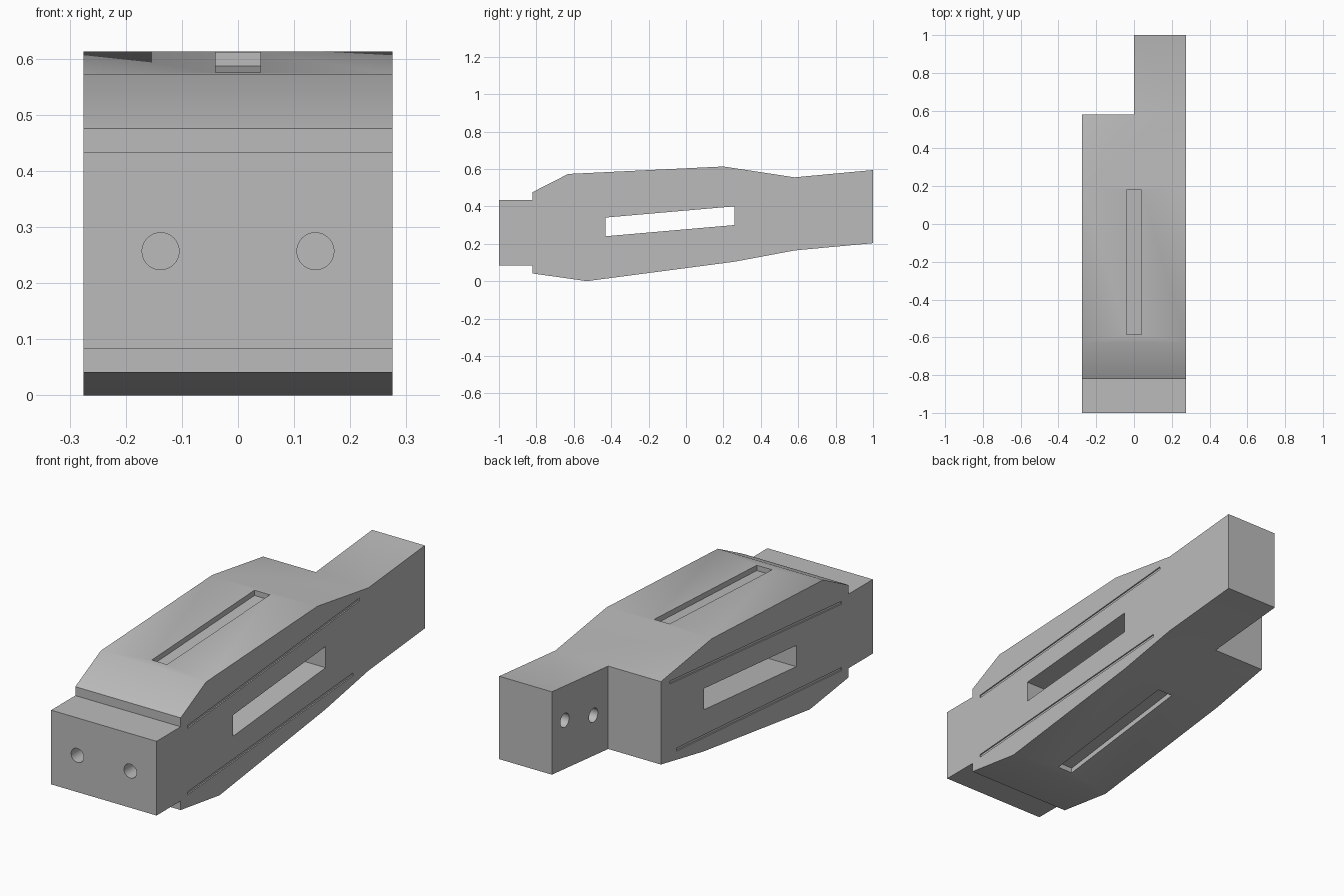
import bpy, bmesh, math
from mathutils import Matrix

cube = bpy.data.objects.get("Cube")
if cube:
    bpy.data.objects.remove(cube, do_unlink=True)

grey = bpy.data.materials.new("plain_grey")
grey.use_nodes = True
grey.diffuse_color = (0.5, 0.5, 0.5, 1)
grey.node_tree.nodes["Principled BSDF"].inputs["Base Color"].default_value = (0.5, 0.5, 0.5, 1)


def finish(name, bm):
    bmesh.ops.recalc_face_normals(bm, faces=bm.faces)
    mesh = bpy.data.meshes.new(name)
    bm.to_mesh(mesh)
    bm.free()
    mesh.materials.append(grey)
    obj = bpy.data.objects.new(name, mesh)
    bpy.context.collection.objects.link(obj)
    return obj


def prism(name, profile, x0, x1):
    """Extrude a side profile of (y, z) points from x0 to x1."""
    bm = bmesh.new()
    face = bm.faces.new([bm.verts.new((x0, y, z)) for y, z in profile])
    ext = bmesh.ops.extrude_face_region(bm, geom=[face])["geom"]
    verts = [v for v in ext if isinstance(v, bmesh.types.BMVert)]
    bmesh.ops.translate(bm, verts=verts, vec=(x1 - x0, 0, 0))
    return finish(name, bm)


def band(start, end, below, above):
    """Sloped strip profile around the line from start to end."""
    (y0, z0), (y1, z1) = start, end
    return [(y0, z0 - below), (y1, z1 - below), (y1, z1 + above), (y0, z0 + above)]


def drill(name, centre, axis, radius=0.033, depth=0.3):
    bm = bmesh.new()
    turn = Matrix.Rotation(math.pi / 2, 4, axis)
    bmesh.ops.create_cone(bm, cap_ends=True, segments=32, radius1=radius,
                          radius2=radius, depth=depth,
                          matrix=Matrix.Translation(centre) @ turn)
    return finish(name, bm)


def cut(target, cutter):
    cutter.hide_render = True
    mod = target.modifiers.new("cut", "BOOLEAN")
    mod.operation = "DIFFERENCE"
    mod.solver = "EXACT"
    mod.object = cutter
    bpy.context.view_layer.objects.active = target
    bpy.ops.object.modifier_apply(modifier=mod.name)
    bpy.data.objects.remove(cutter, do_unlink=True)


# Whole link: front block, bulged body and rear tongue in one side profile
HALF = 0.275
outline = [(-1, 0.084), (-1, 0.434), (-0.82, 0.434), (-0.82, 0.476),
           (-0.63, 0.573), (0.2, 0.613), (0.58, 0.555), (1, 0.594),
           (1, 0.203), (0.58, 0.164), (0.26, 0.104), (-0.53, 0),
           (-0.82, 0.041), (-0.82, 0.084)]
body = prism("link_body", outline, -HALF, HALF)

# Rear half step that leaves the tongue on the left
cut(body, prism("step_cutter", [(0.58, -1), (2, -1), (2, 2), (0.58, 2)], -1, 0))

# Sloped window through the sides
cut(body, prism("window_cutter", band((-0.43, 0.24), (0.26, 0.3), 0, 0.1), -1, 1))

# Shallow slots in the top and underside
cut(body, prism("top_slot_cutter", band((-0.585, 0.575), (0.18, 0.612), 0.025, 0.1), -0.04, 0.04))
cut(body, prism("bottom_slot_cutter", band((-0.49, 0.005), (0.22, 0.099), 0.1, 0.025), -0.04, 0.04))

# Thin grooves along both sides
for side in (-1, 1):
    for start, end in (((-0.768, 0.413), (0.512, 0.525)), ((-0.768, 0.1), (0.465, 0.19))):
        xs = sorted((side * (HALF - 0.006), side * (HALF + 0.1)))
        cut(body, prism("groove_cutter", band(start, end, 0.007, 0.007), *xs))

# Blind holes in the front face and in the inner face of the tongue
for x in (-0.138, 0.138):
    cut(body, drill("front_hole_cutter", (x, -1, 0.257), "X"))
for y, z in ((0.69, 0.365), (0.904, 0.423)):
    cut(body, drill("tongue_hole_cutter", (0, y, z), "Y"))

bpy.ops.object.select_all(action="DESELECT")
body.select_set(True)
bpy.context.view_layer.objects.active = body
bpy.ops.object.shade_smooth_by_angle(angle=math.radians(30))
